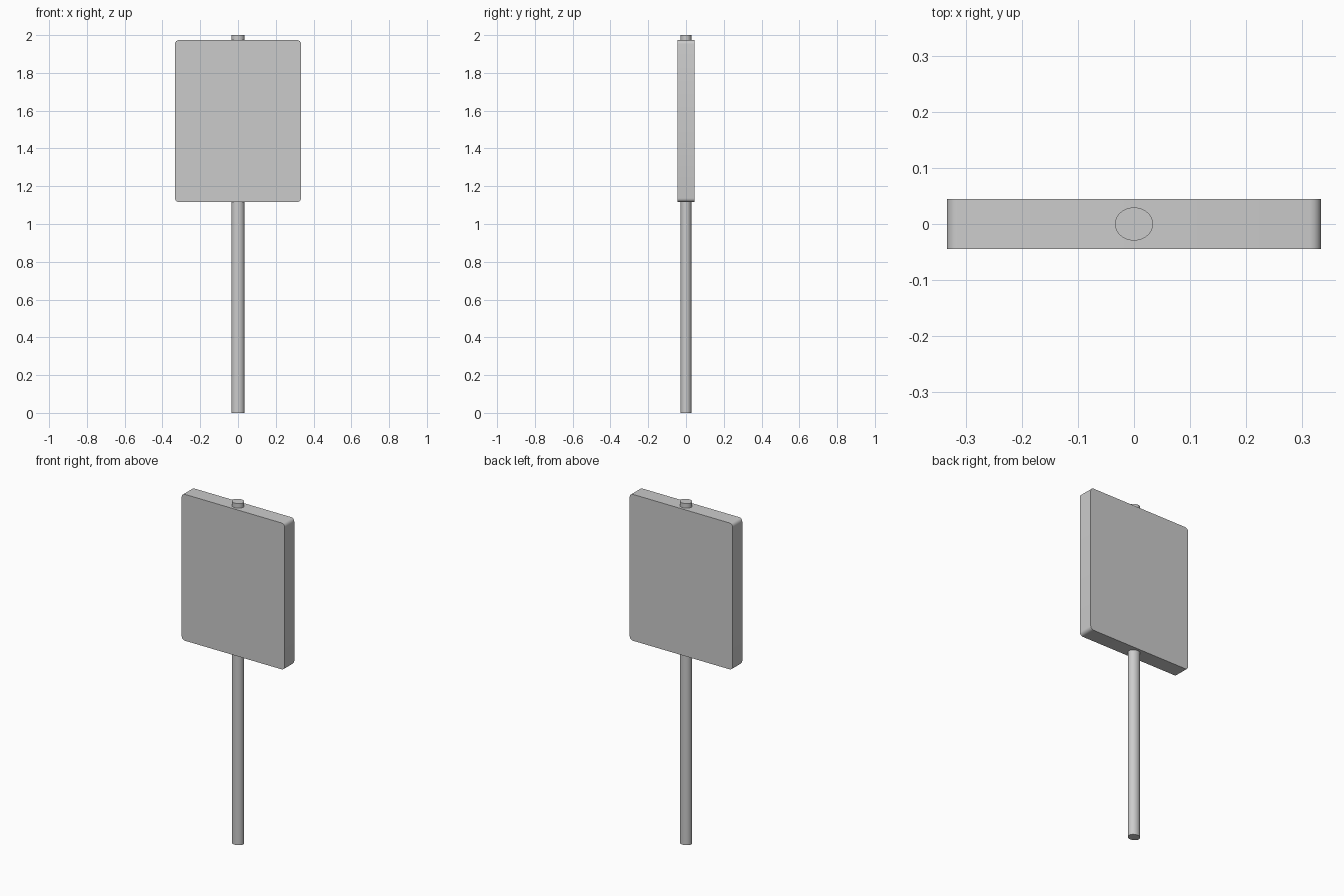
import bpy, math

if "Cube" in bpy.data.objects:
    bpy.data.objects.remove(bpy.data.objects["Cube"])


def smooth(obj, angle):
    bpy.ops.object.select_all(action='DESELECT')
    obj.select_set(True)
    bpy.context.view_layer.objects.active = obj
    bpy.ops.object.shade_smooth_by_angle(angle=math.radians(angle))


# Slightly oval post running the full height, through the panel
bpy.ops.mesh.primitive_cylinder_add(vertices=32, radius=1, depth=2, location=(0, 0, 1))
post = bpy.context.object
post.name = "post"
post.scale = (0.034, 0.0295, 1)
bpy.ops.object.transform_apply(location=False, rotation=False, scale=True)
smooth(post, 30)

# Sign panel: box whose four corner edges (running along y) are rounded
bpy.ops.mesh.primitive_cube_add(size=1, location=(0, 0, 1.545))
panel = bpy.context.object
panel.name = "sign_panel"
panel.scale = (0.667, 0.089, 0.857)
bpy.ops.object.transform_apply(location=False, rotation=False, scale=True)
mesh = panel.data
weights = mesh.attributes.new("bevel_weight_edge", 'FLOAT', 'EDGE')
for edge in mesh.edges:
    a, b = (mesh.vertices[i].co for i in edge.vertices)
    weights.data[edge.index].value = 1.0 if abs(a.y - b.y) > 0.01 else 0.0
bevel = panel.modifiers.new("rounded_corners", 'BEVEL')
bevel.limit_method = 'WEIGHT'
bevel.width = 0.02
bevel.segments = 4
bpy.context.view_layer.objects.active = panel
bpy.ops.object.modifier_apply(modifier=bevel.name)
smooth(panel, 35)
